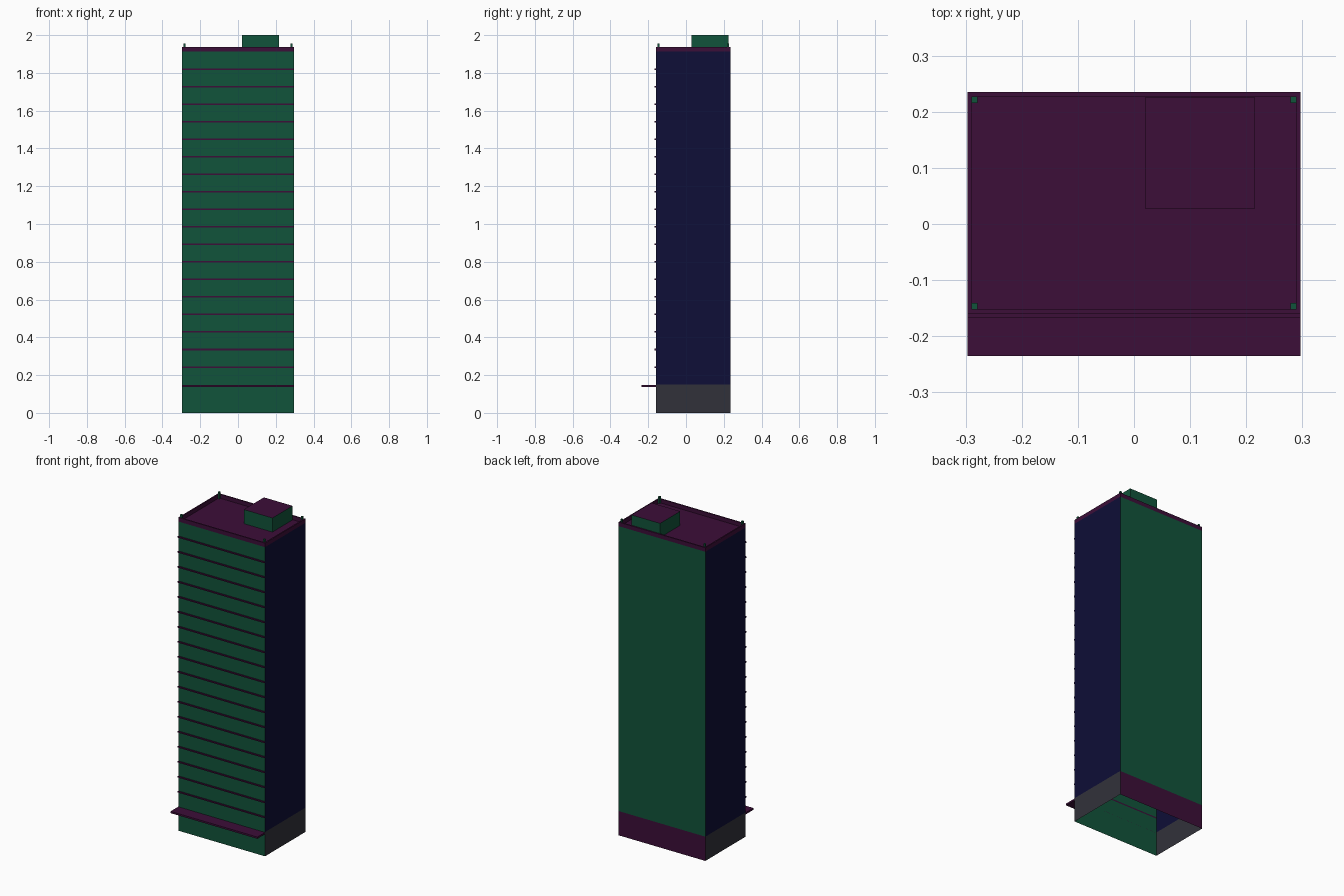
import bpy, bmesh

if "Cube" in bpy.data.objects:
    bpy.data.objects.remove(bpy.data.objects["Cube"])

X, YF, YB = 0.297, -0.16, 0.235          # building footprint
Z_BASE, Z_ROOF, Z_TOP = 0.15, 1.913, 1.938
FLOORS = 19


def material(name, rgb):
    m = bpy.data.materials.new(name)
    m.diffuse_color = (*rgb, 1)
    m.use_nodes = True
    m.node_tree.nodes["Principled BSDF"].inputs["Base Color"].default_value = m.diffuse_color
    return m


GREEN = material("green", (0.0056, 0.088, 0.043))
NAVY = material("navy", (0.0044, 0.0044, 0.038))
GREY = material("grey", (0.031, 0.031, 0.042))
PURPLE = material("purple", (0.045, 0.0044, 0.040))


def boxes(name, specs, mats, rule=lambda n: 0, keep=lambda n: True):
    """One object from (x0, x1, y0, y1, z0, z1) boxes; faces coloured and kept by normal."""
    bm = bmesh.new()
    for x0, x1, y0, y1, z0, z1 in specs:
        vs = bmesh.ops.create_cube(bm, size=1)["verts"]
        for v in vs:
            v.co = (x1 if v.co.x > 0 else x0,
                    y1 if v.co.y > 0 else y0,
                    z1 if v.co.z > 0 else z0)
    bm.normal_update()
    for f in bm.faces:
        f.material_index = rule(f.normal)
    bmesh.ops.delete(bm, geom=[f for f in bm.faces if not keep(f.normal)], context="FACES")
    me = bpy.data.meshes.new(name)
    bm.to_mesh(me)
    bm.free()
    for m in mats:
        me.materials.append(m)
    ob = bpy.data.objects.new(name, me)
    bpy.context.collection.objects.link(ob)
    return ob


def walls(n):
    return abs(n.z) < 0.5


# Open-bottomed wall shells: ground storey and tower
boxes("ground_storey", [(-X, X, YF, YB, 0, Z_BASE)], [GREEN, GREY, PURPLE],
      lambda n: 1 if abs(n.x) > 0.5 else (2 if n.y > 0.5 else 0), walls)
boxes("tower", [(-X, X, YF, YB, Z_BASE, Z_ROOF)], [GREEN, NAVY, PURPLE],
      lambda n: 1 if abs(n.x) > 0.5 else (2 if n.z > 0.5 else 0),
      lambda n: n.z > -0.5)

# Floor ledges across the front
step = (Z_ROOF - Z_BASE) / FLOORS
boxes("floor_ledges",
      [(-X, X, YF - 0.007, YF, Z_BASE + i * step - 0.004, Z_BASE + i * step + 0.004)
       for i in range(1, FLOORS)], [PURPLE])

# Entrance canopy
boxes("canopy", [(-X, X, -0.235, YF, 0.137, 0.148)], [PURPLE])

# Roof parapet
T = 0.008
boxes("parapet", [(-X, X, YF, YF + T, Z_ROOF, Z_TOP),
                  (-X, X, YB - T, YB, Z_ROOF, Z_TOP),
                  (-X, -X + T, YF + T, YB - T, Z_ROOF, Z_TOP),
                  (X - T, X, YF + T, YB - T, Z_ROOF, Z_TOP)], [PURPLE])

# Corner posts just inside the parapet
P = 0.0055
boxes("corner_posts", [(sx * 0.284 - P, sx * 0.284 + P, y - P, y + P, Z_ROOF, 1.955)
                       for sx in (-1, 1) for y in (YF + T + P, YB - T - P)], [GREEN])

# Plant room on the roof
boxes("plant_room", [(0.02, 0.216, 0.028, 0.225, Z_ROOF, 2.0)], [GREEN, PURPLE],
      lambda n: 1 if n.z > 0.5 else 0, lambda n: n.z > -0.5)
